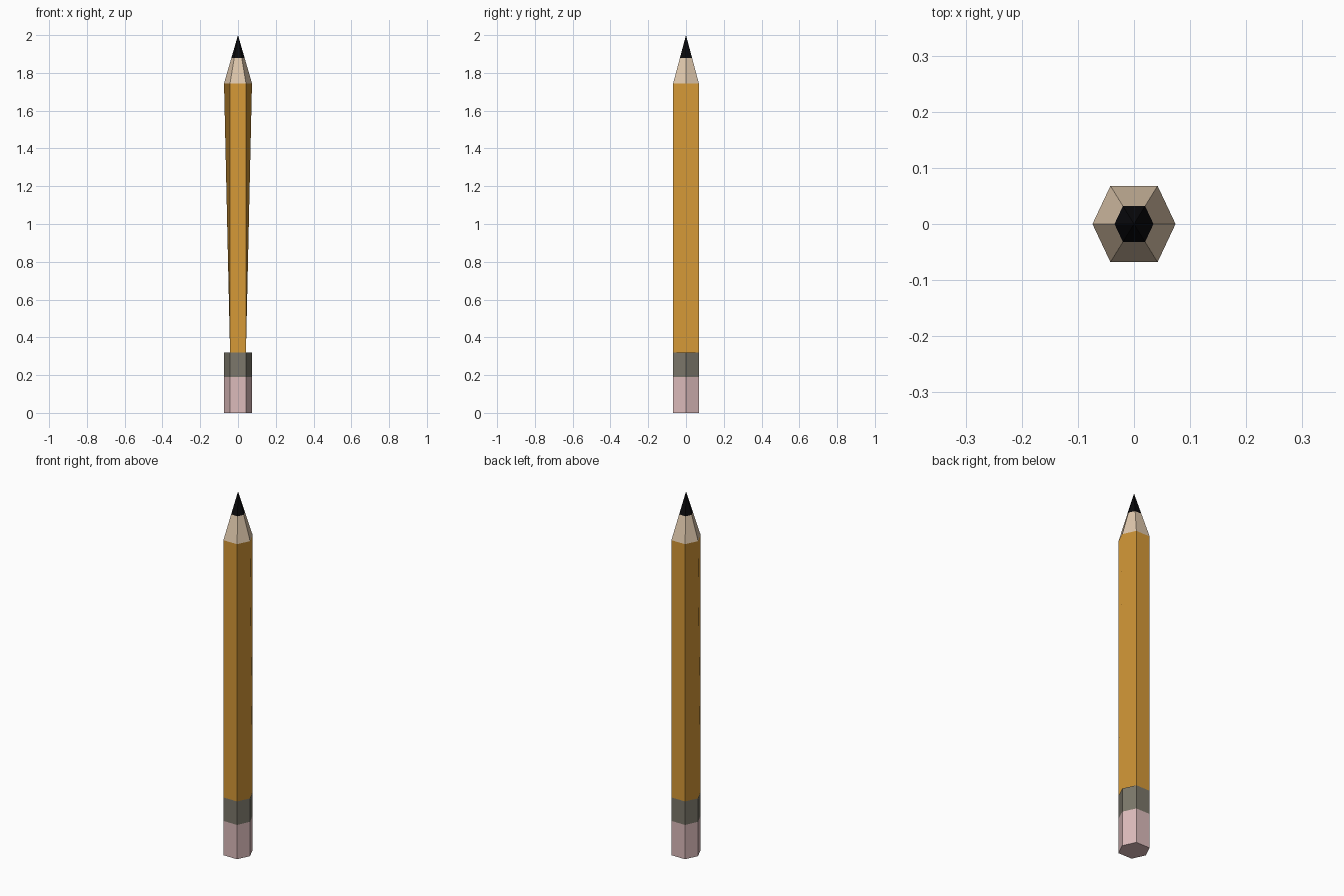
import bpy

# Remove the default cube
cube = bpy.data.objects.get("Cube")
if cube:
    bpy.data.objects.remove(cube, do_unlink=True)


def material(name, rgb):
    mat = bpy.data.materials.new(name)
    mat.use_nodes = True
    color = (*rgb, 1.0)
    mat.diffuse_color = color
    mat.node_tree.nodes["Principled BSDF"].inputs["Base Color"].default_value = color
    return mat


# Hexagon cross-section, counter-clockwise from the +x corner
HEX = [(0.074, 0), (0.042, 0.068), (-0.042, 0.068),
       (-0.074, 0), (-0.042, -0.068), (0.042, -0.068)]
SIDES = len(HEX)


def ring(z, scale=1.0):
    return [(x * scale, y * scale, z) for x, y in HEX]


def add_part(name, verts, faces, mat):
    mesh = bpy.data.meshes.new(name)
    mesh.from_pydata(verts, [], faces)
    mesh.materials.append(mat)
    mesh.update()
    obj = bpy.data.objects.new(name, mesh)
    bpy.context.collection.objects.link(obj)
    return obj


def wall(i):
    j = (i + 1) % SIDES
    return (i, j, j + SIDES, i + SIDES)


def band(name, z0, z1, mat, s0=1.0, s1=1.0, floor=False):
    faces = [wall(i) for i in range(SIDES)]
    if floor:
        faces.append(tuple(reversed(range(SIDES))))
    return add_part(name, ring(z0, s0) + ring(z1, s1), faces, mat)


pink = material("eraser pink", (0.72, 0.50, 0.50))
metal = material("metal grey", (0.20, 0.185, 0.145))
paint = material("ochre paint", (0.67, 0.32, 0.039))
wood = material("bare wood", (0.73, 0.57, 0.41))
graphite = material("graphite black", (0.003, 0.003, 0.004))

# Heights of the joints
FERRULE, BODY, WOOD, LEAD, TIP = 0.19, 0.32, 1.745, 1.88, 2.0
lead_scale = (TIP - LEAD) / (TIP - WOOD)

# Eraser and metal ferrule
band("eraser", 0, FERRULE, pink, floor=True)
band("ferrule", FERRULE, BODY, metal)

# Painted body: flat front and back, side panels folded from the upper corner
body_faces = [wall(1), wall(4)]
for c in (0, 3):
    p, n = (c - 1) % SIDES, c + 1
    top = c + SIDES
    body_faces += [(p, n, top), (p, top, p + SIDES), (n, n + SIDES, top), (p, c, n)]
body = add_part("body", ring(BODY) + ring(WOOD), body_faces, paint)

# Each folded side panel is shaded as one flat surface
normals = []
for face in body.data.polygons:
    face.use_smooth = True
    if len(face.vertices) == 4:
        normal = (0, 1 if face.center.y > 0 else -1, 0)
    else:
        normal = (1 if face.center.x > 0 else -1, 0, 0)
    normals += [normal] * face.loop_total
body.data.normals_split_custom_set(normals)

# Sharpened wood and graphite point
band("sharpened_wood", WOOD, LEAD, wood, s1=lead_scale)
add_part("graphite_tip", ring(LEAD, lead_scale) + [(0, 0, TIP)],
         [(i, (i + 1) % SIDES, SIDES) for i in range(SIDES)], graphite)
